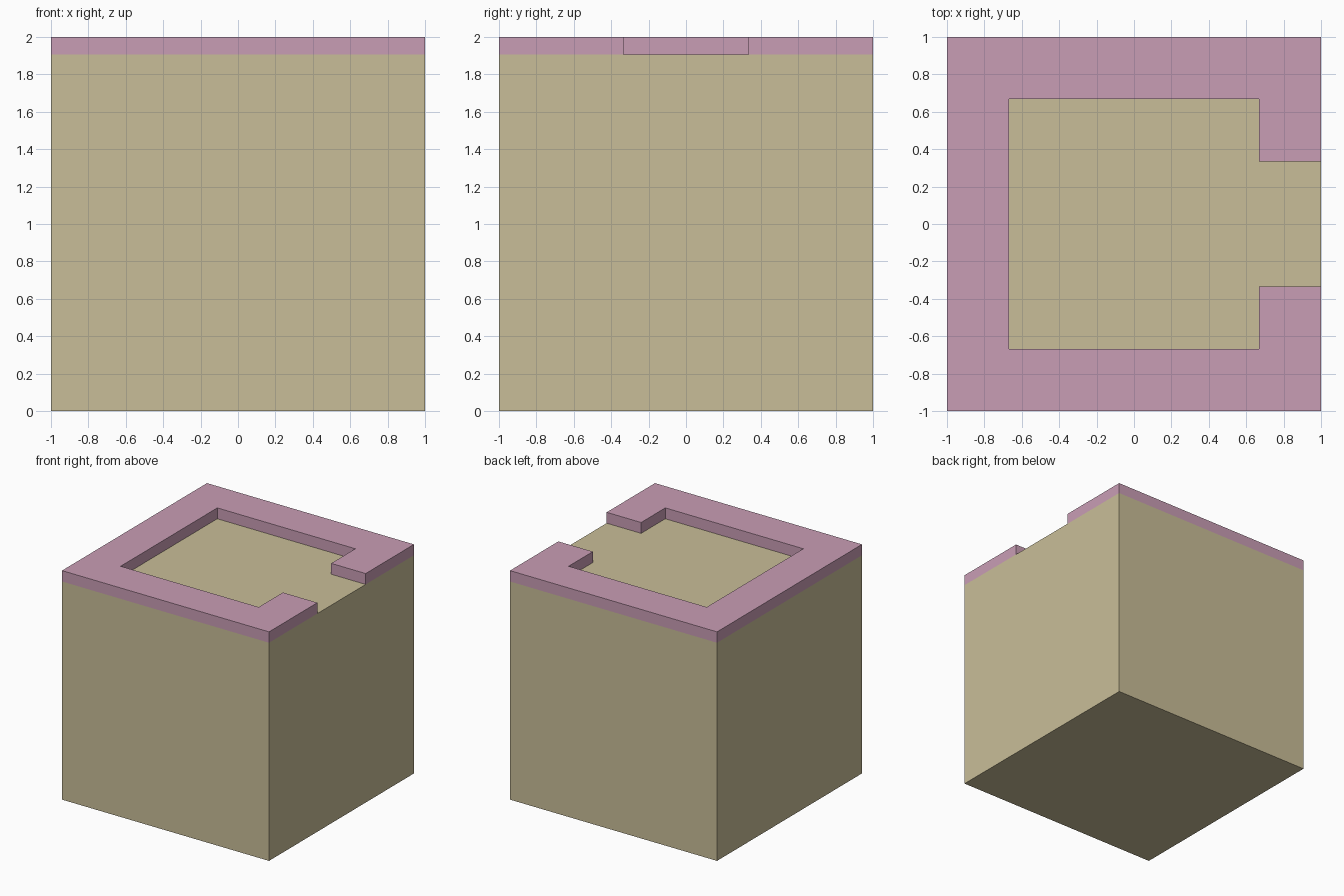
import bpy, bmesh

if "Cube" in bpy.data.objects:
    bpy.data.objects.remove(bpy.data.objects["Cube"])

def material(name, rgb):
    m = bpy.data.materials.new(name)
    m.diffuse_color = (*rgb, 1)
    m.use_nodes = True
    m.node_tree.nodes["Principled BSDF"].inputs["Base Color"].default_value = m.diffuse_color
    return m

def prism(name, outline, z0, z1, mat):
    """Extrude a flat outline (counter-clockwise) from z0 to z1."""
    bm = bmesh.new()
    face = bm.faces.new([bm.verts.new((x, y, z0)) for x, y in outline])
    top = bmesh.ops.extrude_face_region(bm, geom=[face], use_keep_orig=True)["geom"]
    for v in top:
        if isinstance(v, bmesh.types.BMVert):
            v.co.z = z1
    bmesh.ops.recalc_face_normals(bm, faces=bm.faces)
    mesh = bpy.data.meshes.new(name)
    bm.to_mesh(mesh)
    bm.free()
    mesh.materials.append(mat)
    obj = bpy.data.objects.new(name, mesh)
    bpy.context.collection.objects.link(obj)
    return obj

tan = material("tan", (0.584, 0.515, 0.314))
pink = material("dusty pink", (0.584, 0.337, 0.462))

inner, gap, seam = 0.667, 0.333, 1.905

# Solid block, its top is the recessed floor
prism("block_body", [(-1, -1), (1, -1), (1, 1), (-1, 1)], 0, seam, tan)

# Raised rim, open in the middle of the right side
lower = [(-inner, -inner), (inner, -inner), (inner, -gap), (1, -gap), (1, -1), (-1, -1)]
half = lower[::-1]                       # outer corner round to inner corner
rim = half + [(x, -y) for x, y in lower]  # mirrored in y
prism("top_rim", rim, seam, 2, pink)
